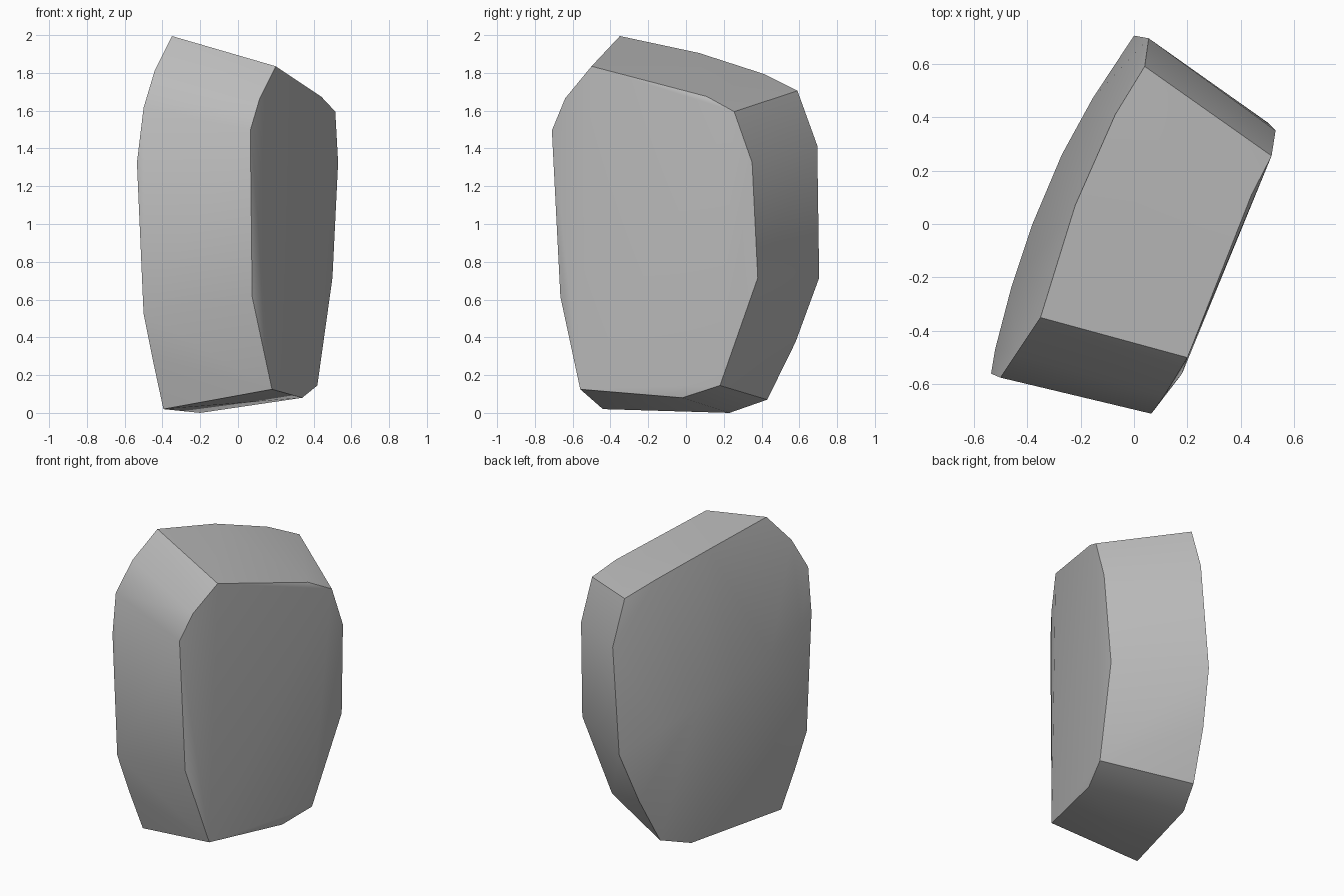
import bpy
import bmesh

# Remove the default cube
default_cube = bpy.data.objects.get("Cube")
if default_cube:
    bpy.data.objects.remove(default_cube, do_unlink=True)


def make_material(name, colour):
    """Create one flat material with the same viewport and render colour."""
    material = bpy.data.materials.new(name)
    material.use_nodes = True
    material.diffuse_color = colour
    shader = material.node_tree.nodes["Principled BSDF"]
    shader.inputs["Base Color"].default_value = colour
    return material


def make_hull(name, outlines, material, sharp_angle):
    """Stretch a convex stone skin over several outlines of corner points."""
    mesh = bpy.data.meshes.new(name)
    bm = bmesh.new()
    for outline in outlines:
        for corner in outline:
            bm.verts.new(corner)
    hull = bmesh.ops.convex_hull(bm, input=bm.verts[:], use_existing_faces=False)
    leftovers = {v for v in hull["geom_interior"] + hull["geom_unused"]
                 if isinstance(v, bmesh.types.BMVert)}
    bmesh.ops.delete(bm, geom=list(leftovers), context="VERTS")
    bmesh.ops.recalc_face_normals(bm, faces=bm.faces[:])
    bm.to_mesh(mesh)
    bm.free()
    mesh.materials.append(material)
    stone = bpy.data.objects.new(name, mesh)
    bpy.context.collection.objects.link(stone)

    # Soft shading within each cleft plane, crisp along the broken edges
    bpy.ops.object.select_all(action="DESELECT")
    stone.select_set(True)
    bpy.context.view_layer.objects.active = stone
    bpy.ops.object.shade_smooth_by_angle(angle=sharp_angle)
    return stone


# Outline of the flat cleft side, from the top corner down the front and round
flat_side = [
    (.2, -.5, 1.84), (.115, -.64, 1.67), (.065, -.71, 1.5),
    (.075, -.665, .62), (.18, -.56, .13), (.34, -.02, .085),
    (.42, .18, .15), (.5, .38, .72), (.53, .35, 1.33),
    (.515, .255, 1.6), (.44, .11, 1.68),
]

# Front and lower rim of the bulging side
bulge_front_rim = [
    (-.35, -.35, 2), (-.44, -.485, 1.82), (-.5, -.575, 1.62),
    (-.535, -.56, 1.33), (-.5, -.56, .53), (-.45, -.505, .28),
    (-.395, -.44, .025), (-.2, .23, .005),
]

# Back and upper rim of the bulging side
bulge_back_rim = [
    (-.11, .43, .075), (-.06, .58, .38), (0, .705, .72),
    (.055, .695, 1.42), (.04, .59, 1.71), (-.07, .41, 1.8),
    (-.22, .07, 1.91),
]

# Crest running across the bulging side
bulge_crest = [
    (-.155, .47, .85), (-.27, .26, .95), (-.38, 0, 1.05),
    (-.46, -.24, 1.15), (-.52, -.47, 1.28),
]

stone_grey = make_material("stone grey", (.5, .5, .5, 1))
rock = make_hull("rock", [flat_side, bulge_front_rim, bulge_back_rim, bulge_crest],
                 stone_grey, sharp_angle=.5)

# Rest the rock on the ground
lowest = min(v.co.z for v in rock.data.vertices)
for vertex in rock.data.vertices:
    vertex.co.z -= lowest
